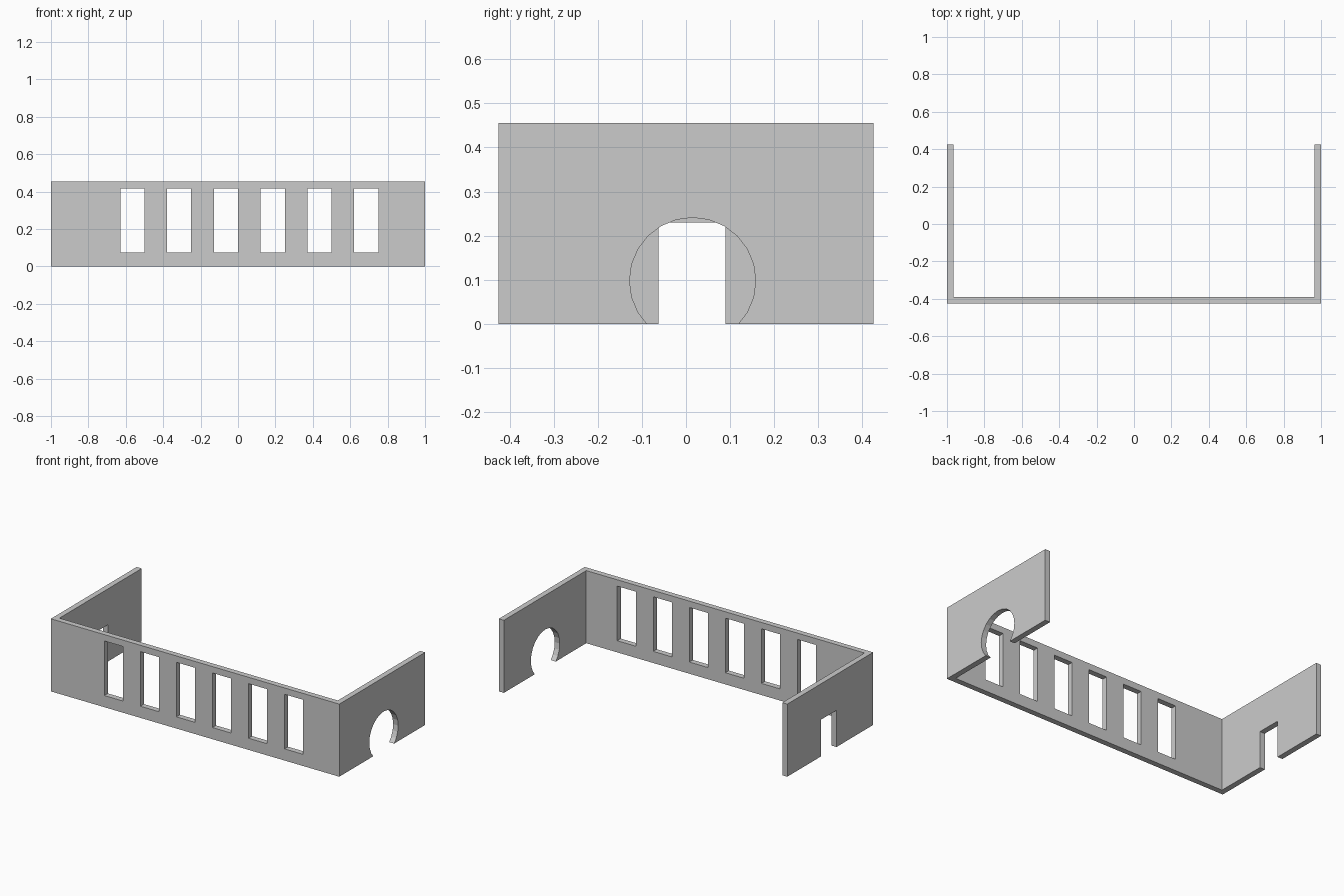
import bpy, bmesh, math

if "Cube" in bpy.data.objects:
    bpy.data.objects.remove(bpy.data.objects["Cube"])

W, D, H, T = 1.0, 0.425, 0.455, 0.035   # half width, half depth, height, wall thickness


def prism(name, base, offset):
    """Solid made by extruding a closed outline along an offset."""
    bm = bmesh.new()
    face = bm.faces.new([bm.verts.new(p) for p in base])
    ext = bmesh.ops.extrude_face_region(bm, geom=[face], use_keep_orig=True)
    verts = [v for v in ext["geom"] if isinstance(v, bmesh.types.BMVert)]
    bmesh.ops.translate(bm, vec=offset, verts=verts)
    bmesh.ops.recalc_face_normals(bm, faces=bm.faces)
    mesh = bpy.data.meshes.new(name)
    bm.to_mesh(mesh)
    bm.free()
    obj = bpy.data.objects.new(name, mesh)
    bpy.context.collection.objects.link(obj)
    return obj


def cut(target, cutter):
    """Subtract the cutter from the target, then remove it."""
    mod = target.modifiers.new("cut", "BOOLEAN")
    mod.operation, mod.solver, mod.object = "DIFFERENCE", "EXACT", cutter
    bpy.context.view_layer.objects.active = target
    bpy.ops.object.modifier_apply(modifier=mod.name)
    bpy.data.objects.remove(cutter)


# U-shaped walls, open at the back
plan = [(-W, -D), (W, -D), (W, D), (W - T, D),
        (W - T, -D + T), (-W + T, -D + T), (-W + T, D), (-W, D)]
walls = prism("walls", [(x, y, 0) for x, y in plan], (0, 0, H))

# Row of six windows in the front wall
for i in range(6):
    x0, x1 = -0.629 + 0.25 * i, -0.5 + 0.25 * i
    y = -D - 0.05
    outline = [(x0, y, 0.073), (x1, y, 0.073), (x1, y, 0.415), (x0, y, 0.415)]
    cut(walls, prism("window_cutter", outline, (0, 0.15, 0)))

# Round doorway in the right wall
ring = [math.tau * i / 24 for i in range(24)]
moon = [(W - 0.1, 0.015 + 0.143 * math.cos(a), 0.098 + 0.143 * math.sin(a)) for a in ring]
cut(walls, prism("round_door_cutter", moon, (0.2, 0, 0)))

# Square doorway in the left wall
x = -W - 0.1
door = [(x, -0.062, -0.1), (x, 0.09, -0.1), (x, 0.09, 0.23), (x, -0.062, 0.23)]
cut(walls, prism("square_door_cutter", door, (0.2, 0, 0)))
